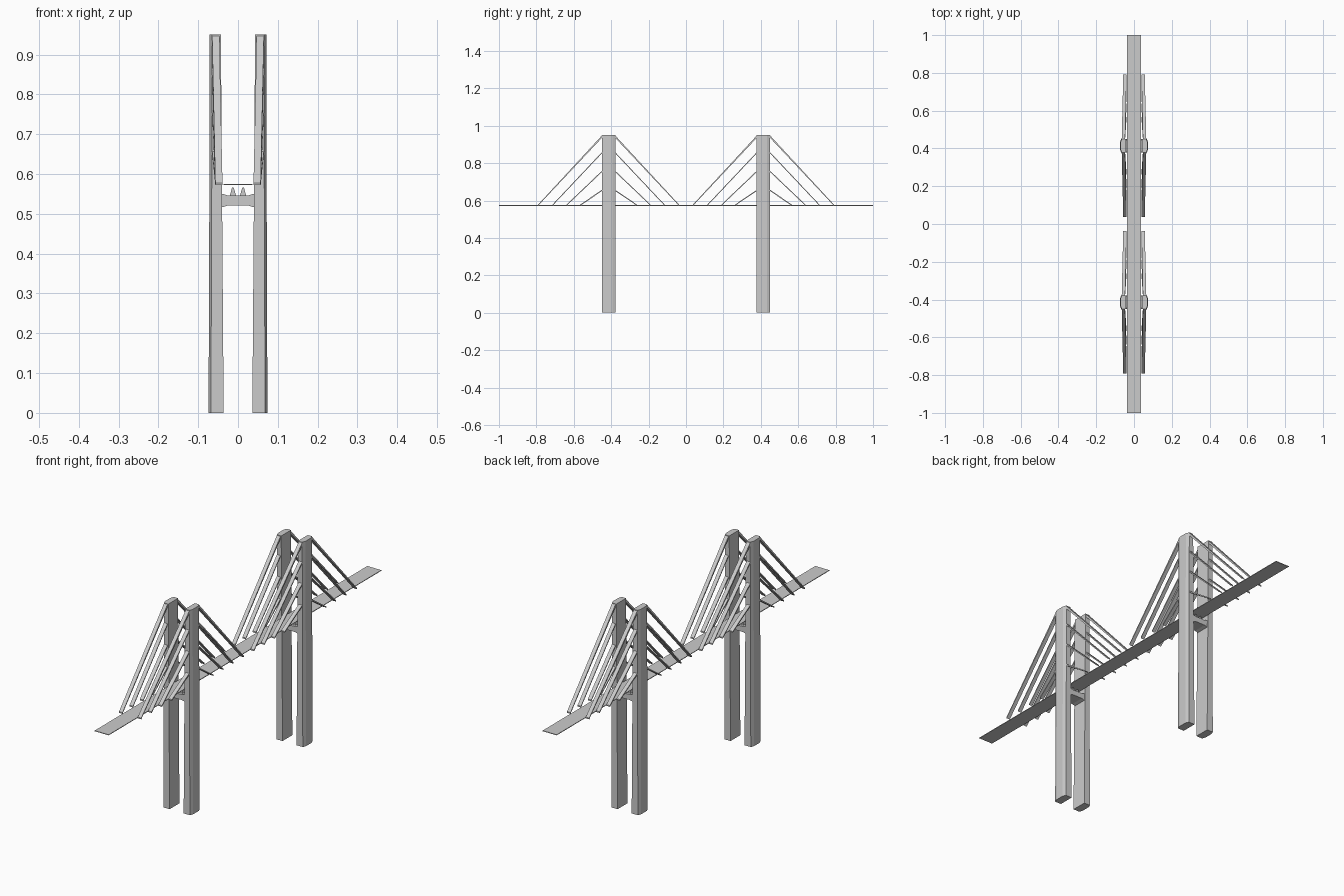
import bpy, bmesh

if "Cube" in bpy.data.objects:
    bpy.data.objects.remove(bpy.data.objects["Cube"])

DECK_Z = 0.575
TOWER_Y = 0.414


def loft(name, rings):
    """Join matching rings of points into one closed flat-faced solid."""
    bm = bmesh.new()
    loops = [[bm.verts.new(p) for p in ring] for ring in rings]
    n = len(loops[0])
    for a, b in zip(loops, loops[1:]):
        for i in range(n):
            j = (i + 1) % n
            bm.faces.new((a[i], a[j], b[j], b[i]))
    bm.faces.new(loops[0][::-1])
    bm.faces.new(loops[-1])
    bmesh.ops.recalc_face_normals(bm, faces=bm.faces)
    mesh = bpy.data.meshes.new(name)
    bm.to_mesh(mesh)
    bm.free()
    ob = bpy.data.objects.new(name, mesh)
    bpy.context.collection.objects.link(ob)
    return ob


def extrude_y(name, profile, y, half):
    """Extrude an (x, z) profile along y."""
    return loft(name, [[(x, yy, z) for x, z in profile] for yy in (y - half, y + half)])


def leg_ring(side, y, z, inner, outer):
    """Tower section with chamfered outer corners."""
    plan = [(inner, -0.036), (outer - 0.006, -0.036), (outer, -0.02),
            (outer, 0.02), (outer - 0.006, 0.036), (inner, 0.036)]
    return [(side * x, y + dy, z) for x, dy in plan]


def cable_ring(side, x, y, z, thick):
    """Flat strap section, wide across the bridge."""
    w, t = 0.009, thick / 2
    return [(side * (x + a * w), y, z + b * t)
            for a, b in ((-1, -1), (1, -1), (1, 1), (-1, 1))]


# Road deck
extrude_y("deck", [(-0.036, DECK_Z - 0.003), (0.036, DECK_Z - 0.003),
                   (0.036, DECK_Z), (-0.036, DECK_Z)], 0, 1.0)

# Cables: (reach along the deck, height on the tower, thickness at the tower)
CABLES = [(0.377, 0.943, 0.013), (0.300, 0.857, 0.007),
          (0.225, 0.757, 0.007), (0.152, 0.655, 0.007)]

for end, ty in (("front", -TOWER_Y), ("back", TOWER_Y)):
    for label, side in (("left", -1), ("right", 1)):
        # Tower leg
        loft(f"{end}_{label}_tower_leg", [
            leg_ring(side, ty, 0.0, 0.036, 0.074),
            leg_ring(side, ty, 0.54, 0.040, 0.072),
            leg_ring(side, ty, 0.95, 0.043, 0.071)])
        # Stay cables fanning to both sides of the tower
        for d in (-1, 1):
            for k, (reach, top, thick) in enumerate(CABLES):
                loft(f"{end}_{label}_cable_{'out' if d * ty > 0 else 'in'}_{k + 1}", [
                    cable_ring(side, 0.048, ty + d * reach, DECK_Z, 0.006),
                    cable_ring(side, 0.056, ty + d * 0.034, top, thick)])
        # Small bearing block under the deck
        extrude_y(f"{end}_{label}_bearing",
                  [(side * x, z) for x, z in
                   ((0.003, 0.54), (0.022, 0.54), (0.015, 0.566), (0.011, 0.566))],
                  ty, 0.02)
    # Cross beam with a slightly arched underside
    extrude_y(f"{end}_cross_beam",
              [(-0.045, 0.515), (-0.025, 0.521), (0.025, 0.521), (0.045, 0.515),
               (0.045, 0.552), (0.025, 0.546), (-0.025, 0.546), (-0.045, 0.552)],
              ty, 0.032)
